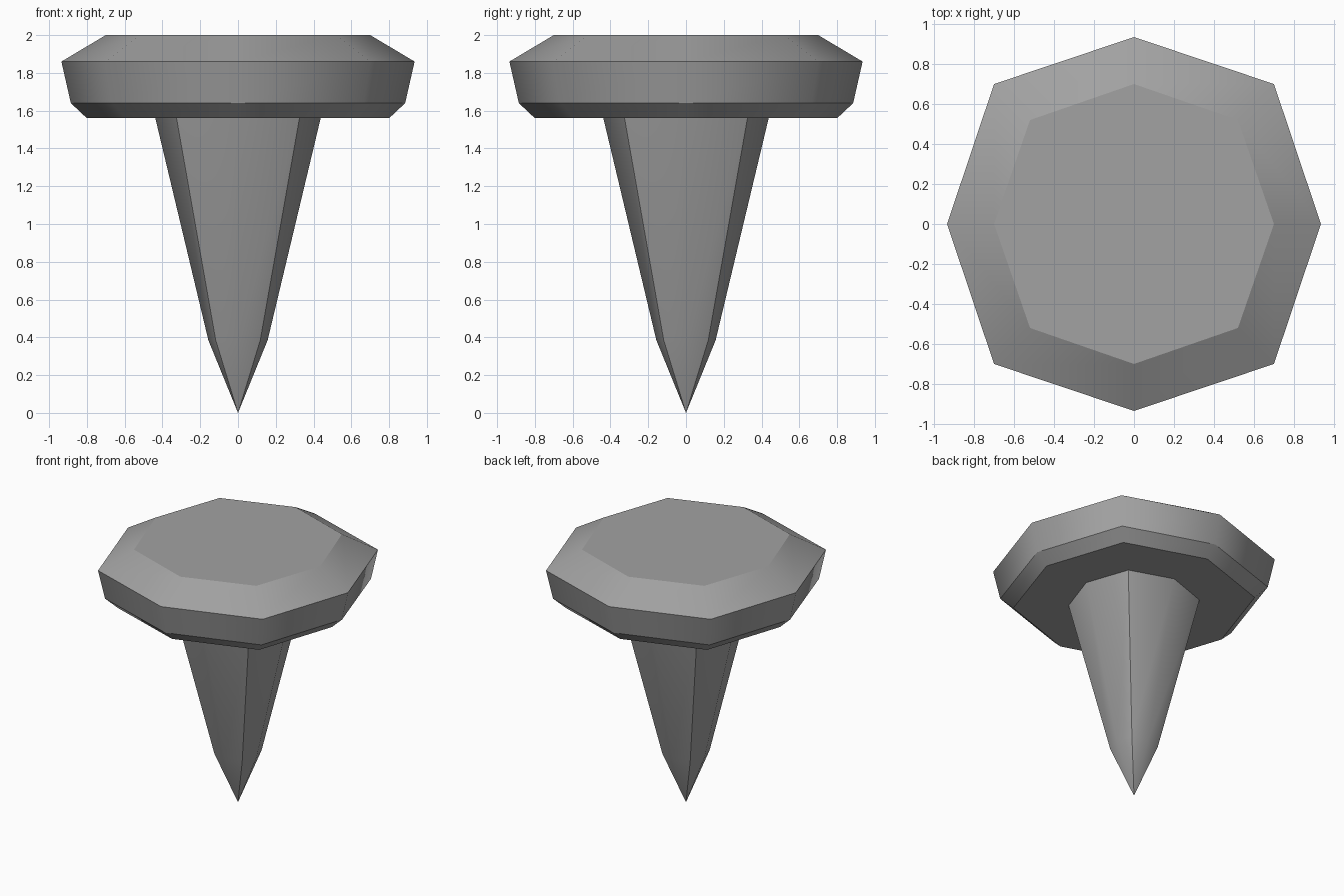
import bpy
import bmesh
from math import cos, sin, pi

cube = bpy.data.objects.get("Cube")
if cube:
    bpy.data.objects.remove(cube, do_unlink=True)

grey = bpy.data.materials.new("dull_grey_metal")
grey.use_nodes = True
colour = (0.36, 0.36, 0.36, 1)
grey.diffuse_color = colour
grey.node_tree.nodes["Principled BSDF"].inputs["Base Color"].default_value = colour

SIDES = 8


def ring(bm, axis_r, corner, z):
    """Octagon with points on the axes and slightly longer ones on the diagonals."""
    points = []
    for i in range(SIDES):
        a = 2 * pi * i / SIDES
        r = corner * 2 ** 0.5 if i % 2 else axis_r
        points.append(bm.verts.new((r * cos(a), r * sin(a), z)))
    return points


def bridge(bm, low, high):
    for i in range(SIDES):
        j = (i + 1) % SIDES
        bm.faces.new((low[i], low[j], high[j], high[i]))


def finish(bm, name):
    bmesh.ops.recalc_face_normals(bm, faces=bm.faces[:])
    for f in bm.faces:
        f.smooth = True
    mesh = bpy.data.meshes.new(name)
    bm.to_mesh(mesh)
    bm.free()
    mesh.materials.append(grey)
    obj = bpy.data.objects.new(name, mesh)
    bpy.context.collection.objects.link(obj)
    return obj


# Nail head: stacked octagons with crisp rims, shaded smoothly around
bm = bmesh.new()
profile = [(0.80, 0.60, 1.56), (0.885, 0.665, 1.64), (0.935, 0.70, 1.86), (0.70, 0.52, 2.0)]
rings = [ring(bm, *p) for p in profile]
for low, high in zip(rings, rings[1:]):
    bridge(bm, low, high)
bm.faces.new(rings[0])
bm.faces.new(rings[-1])
for e in bm.edges:
    e.smooth = abs(e.verts[0].co.z - e.verts[1].co.z) > 0.01
finish(bm, "nail_head")

# Nail spike: tapered shaft and point, with crisp diagonal edges
bm = bmesh.new()
top = ring(bm, 0.44, 0.327, 1.57)
neck = ring(bm, 0.157, 0.118, 0.385)
tip = bm.verts.new((0, 0, 0))
bridge(bm, neck, top)
for i in range(SIDES):
    bm.faces.new((tip, neck[(i + 1) % SIDES], neck[i]))
bm.faces.new(top)
for e in bm.edges:
    on_diagonal = all(abs(abs(v.co.x) - abs(v.co.y)) < 0.01 for v in e.verts)
    on_top = all(v.co.z > 1.5 for v in e.verts)
    e.smooth = not (on_diagonal or on_top)
finish(bm, "nail_spike")
